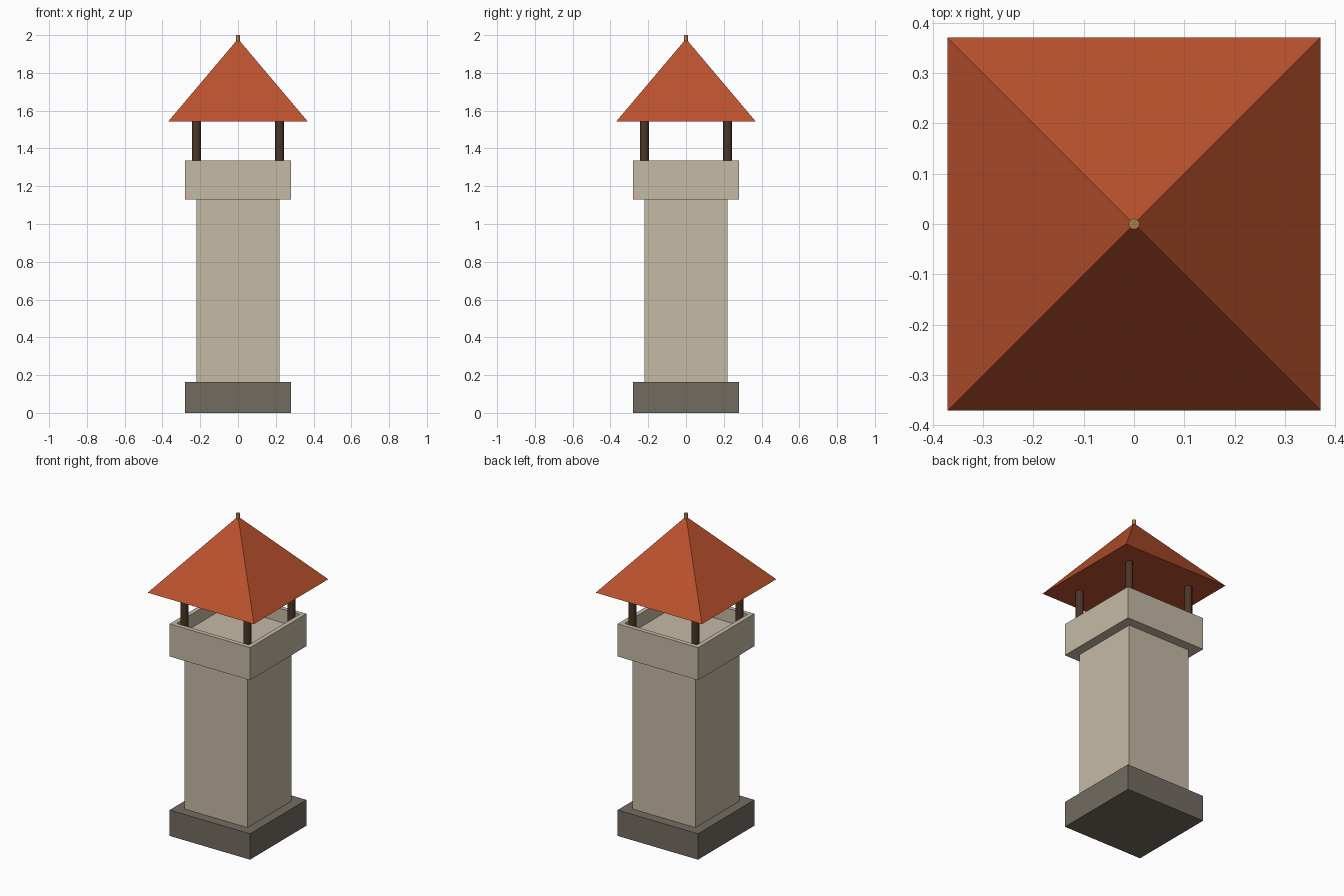
import bpy, bmesh
from math import pi
from mathutils import Matrix

if "Cube" in bpy.data.objects:
    bpy.data.objects.remove(bpy.data.objects["Cube"])


def material(name, rgb):
    m = bpy.data.materials.new(name)
    m.diffuse_color = (*rgb, 1)
    m.use_nodes = True
    m.node_tree.nodes["Principled BSDF"].inputs["Base Color"].default_value = m.diffuse_color
    return m


stone = material("pale_stone", (0.56, 0.49, 0.38))
dark_stone = material("dark_stone", (0.17, 0.15, 0.12))
tile = material("red_tile", (0.50, 0.085, 0.028))
wood = material("dark_wood", (0.07, 0.036, 0.02))
brass = material("brass", (0.40, 0.22, 0.06))


def finish(bm, name, mat):
    mesh = bpy.data.meshes.new(name)
    bm.to_mesh(mesh)
    bm.free()
    mesh.materials.append(mat)
    obj = bpy.data.objects.new(name, mesh)
    bpy.context.collection.objects.link(obj)
    return obj


def block(name, half, z0, z1, mat, wall=0, floor=0):
    """Square block; with a wall thickness its top is sunk to the floor height."""
    bm = bmesh.new()
    bmesh.ops.create_cube(bm, size=1, matrix=Matrix.Translation((0, 0, (z0 + z1) / 2))
                          @ Matrix.Diagonal((2 * half, 2 * half, z1 - z0, 1)))
    if wall:
        top = max(bm.faces, key=lambda f: f.calc_center_median().z)
        bmesh.ops.inset_region(bm, faces=[top], thickness=wall)
        rim = [e for e in top.edges]
        new = bmesh.ops.extrude_discrete_faces(bm, faces=[top])["faces"][0]
        for v in new.verts:
            v.co.z = floor
        bmesh.ops.recalc_face_normals(bm, faces=bm.faces)
    return finish(bm, name, mat)


def cone(name, r0, r1, x, y, z0, z1, sides, mat, turn=0.0, smooth=False):
    bm = bmesh.new()
    bmesh.ops.create_cone(bm, cap_ends=True, segments=sides, radius1=r0, radius2=r1,
                          depth=z1 - z0, matrix=Matrix.Translation((x, y, (z0 + z1) / 2))
                          @ Matrix.Rotation(turn, 4, 'Z'))
    bmesh.ops.remove_doubles(bm, verts=bm.verts, dist=1e-5)
    if smooth:
        for f in bm.faces:
            f.smooth = abs(f.normal.z) < 0.9
    return finish(bm, name, mat)


# Masonry: plinth, shaft and hollow parapet
block("plinth", 0.28, 0, 0.163, dark_stone)
block("shaft", 0.22, 0.163, 1.13, stone)
block("parapet", 0.28, 1.13, 1.335, stone, wall=0.04, floor=1.25)

# Four corner posts holding the roof
for sx, side in ((-1, "left"), (1, "right")):
    for sy, end in ((-1, "front"), (1, "back")):
        cone(f"post_{end}_{side}", 0.023, 0.023, 0.22 * sx, 0.22 * sy,
             1.25, 1.542, 12, wood, smooth=True)

# Pyramid roof with a small finial
cone("roof", 0.37 * 2 ** 0.5, 0, 0, 0, 1.542, 1.98, 4, tile, turn=pi / 4)
cone("finial", 0.011, 0.011, 0, 0, 1.94, 2.0, 10, brass, smooth=True)
